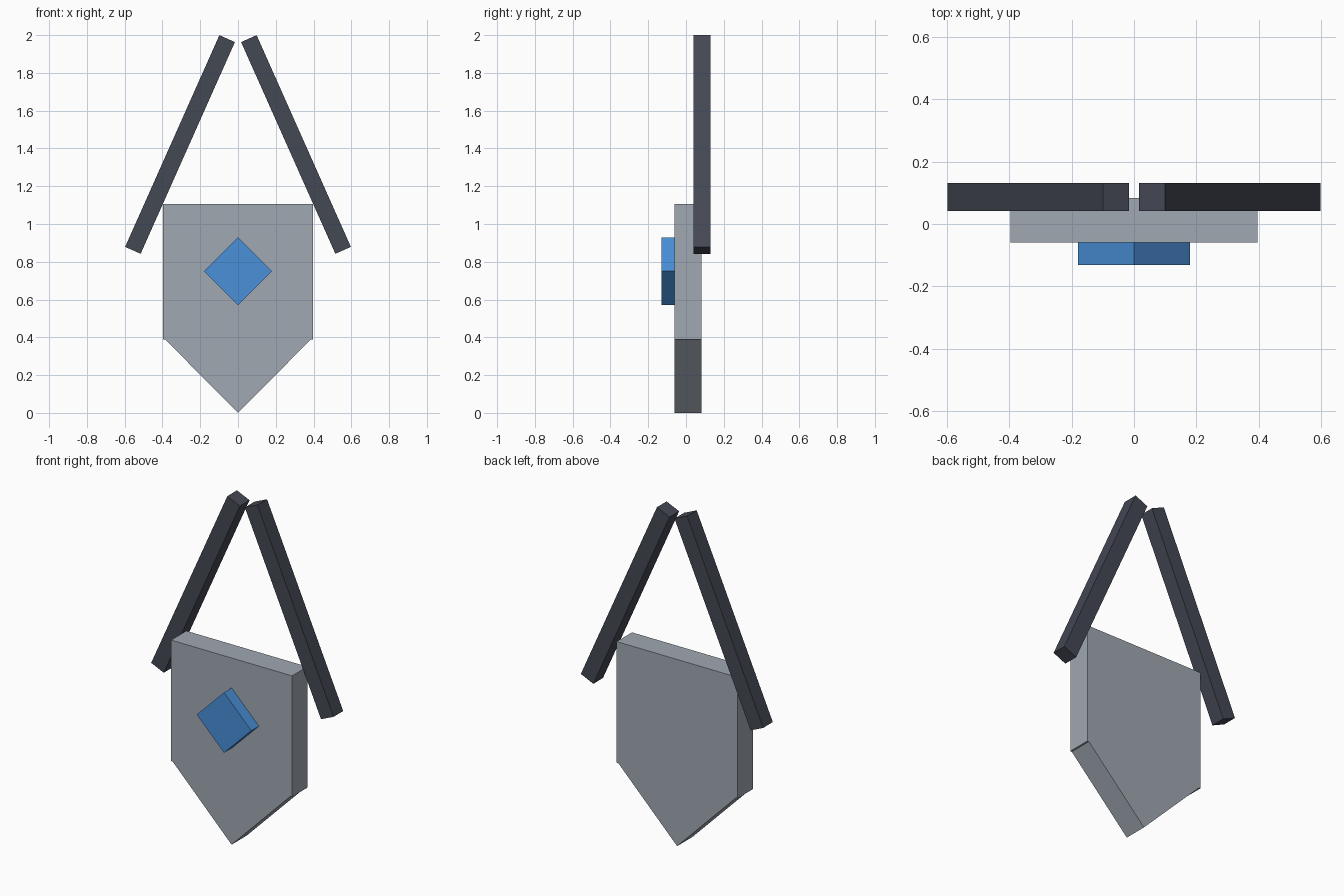
import bpy, bmesh, math

if "Cube" in bpy.data.objects:
    bpy.data.objects.remove(bpy.data.objects["Cube"])


def material(name, srgb):
    m = bpy.data.materials.new(name)
    lin = [((c / 255 + 0.055) / 1.055) ** 2.4 for c in srgb]
    m.diffuse_color = (*lin, 1)
    m.use_nodes = True
    m.node_tree.nodes["Principled BSDF"].inputs["Base Color"].default_value = m.diffuse_color
    return m


def plate(name, outline, y_front, y_back, mat):
    """Extrude an outline in the XZ plane from y_front to y_back."""
    bm = bmesh.new()
    face = bm.faces.new([bm.verts.new((x, y_front, z)) for x, z in outline])
    ext = bmesh.ops.extrude_face_region(bm, geom=[face])["geom"]
    moved = [v for v in ext if isinstance(v, bmesh.types.BMVert)]
    bmesh.ops.translate(bm, verts=moved, vec=(0, y_back - y_front, 0))
    bmesh.ops.recalc_face_normals(bm, faces=bm.faces)
    mesh = bpy.data.meshes.new(name)
    bm.to_mesh(mesh)
    bm.free()
    mesh.materials.append(mat)
    obj = bpy.data.objects.new(name, mesh)
    bpy.context.collection.objects.link(obj)
    return obj


grey = material("steel grey", (160, 168, 178))
blue = material("gem blue", (74, 144, 217))
dark = material("dark strap", (68, 72, 84))

# Shield-shaped pendant with a slightly narrower pointed lower half
right = [(0.396, 1.106), (0.396, 0.389), (0.386, 0.389)]
left = [(-x, z) for x, z in reversed(right)]
plate("pendant_body", right + [(0, 0)] + left, -0.06, 0.083, grey)

# Diamond gem on the front
c, r = 0.75, 0.179
plate("diamond_gem", [(0, c + r), (r, c), (0, c - r), (-r, c)], -0.131, -0.055, blue)

# Two leaning straps behind the pendant
a, half_l, half_w = math.radians(24), 0.6135, 0.045
for side, name in ((-1, "left_strap"), (1, "right_strap")):
    pts = []
    for u, v in ((-1, -1), (1, -1), (1, 1), (-1, 1)):
        w, l = u * half_w, v * half_l
        x = 0.307 + w * math.cos(a) - l * math.sin(a)
        z = 1.421 + w * math.sin(a) + l * math.cos(a)
        pts.append((side * x, z))
    plate(name, pts, 0.041, 0.131, dark)
